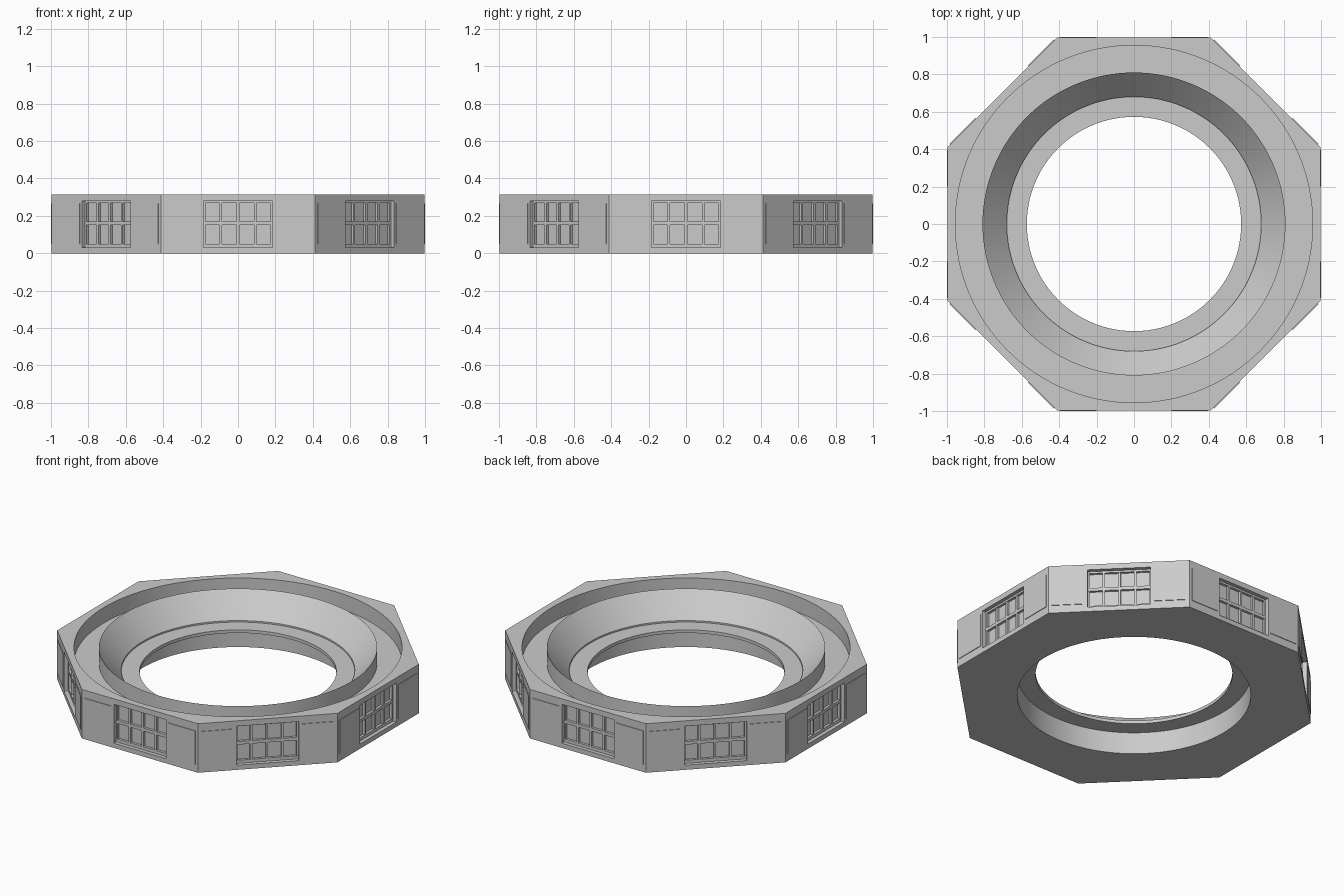
import bpy, bmesh, math
from mathutils import Matrix

if "Cube" in bpy.data.objects:
    bpy.data.objects.remove(bpy.data.objects["Cube"], do_unlink=True)

SEGMENTS = 128
APOTHEM = 0.996
HEIGHT = 0.315
HALF_SIDE = APOTHEM * math.tan(math.pi / 8)
HALF_WINDOW, SILL, LINTEL = 0.185, 0.03, 0.28
RECESS = 0.04

stone = bpy.data.materials.new("light grey")
stone.use_nodes = True
GREY = (0.6, 0.6, 0.6, 1)
stone.diffuse_color = GREY
stone.node_tree.nodes["Principled BSDF"].inputs["Base Color"].default_value = GREY


def finish(bm, name):
    mesh = bpy.data.meshes.new(name)
    bm.to_mesh(mesh)
    bm.free()
    mesh.materials.append(stone)
    obj = bpy.data.objects.new(name, mesh)
    bpy.context.collection.objects.link(obj)
    return obj


def box(bm, x0, x1, y0, y1, z0, z1):
    place = Matrix.Translation(((x0 + x1) / 2, (y0 + y1) / 2, (z0 + z1) / 2))
    size = Matrix.Diagonal((x1 - x0, y1 - y0, z1 - z0, 1))
    bmesh.ops.create_cube(bm, size=1, matrix=place @ size)


def octagon_radius(angle):
    quarter = math.pi / 4
    return APOTHEM / math.cos((angle + quarter / 2) % quarter - quarter / 2)


# Ring body: turned profile whose outer loops (radius None) follow the octagon
profile = [(None, HEIGHT), (0.955, HEIGHT), (0.955, 0.215), (0.81, 0.215),
           (0.81, HEIGHT), (0.68, 0.17), (0.68, 0.16), (0.573, 0.16),
           (0.573, 0.14), (0.68, 0.14), (0.68, 0), (None, 0)]
bm = bmesh.new()
loops = []
for radius, z in profile:
    loop = []
    for i in range(SEGMENTS):
        a = math.tau * i / SEGMENTS
        r = radius or octagon_radius(a)
        loop.append(bm.verts.new((r * math.cos(a), r * math.sin(a), z)))
    loops.append(loop)
for upper, lower in zip(loops, loops[1:]):
    for i in range(SEGMENTS):
        j = (i + 1) % SEGMENTS
        bm.faces.new((upper[i], upper[j], lower[j], lower[i]))
bmesh.ops.reverse_faces(bm, faces=bm.faces)
bm.normal_update()
if sum(f.normal.z for f in bm.faces if f.calc_center_median().z > HEIGHT - 0.001) < 0:
    bmesh.ops.reverse_faces(bm, faces=bm.faces)
body = finish(bm, "ring_body")
body.data.shade_smooth()
body.data.set_sharp_from_angle(angle=math.radians(30))


def build_wall(bm):
    """Front wall with a recessed window opening."""
    xs = (-HALF_SIDE, -HALF_WINDOW, HALF_WINDOW, HALF_SIDE)
    zs = (0, SILL, LINTEL, HEIGHT)
    grid = [[bm.verts.new((x, -APOTHEM, z)) for x in xs] for z in zs]
    for r in range(3):
        for c in range(3):
            if (r, c) != (1, 1):
                bm.faces.new((grid[r][c], grid[r][c + 1],
                              grid[r + 1][c + 1], grid[r + 1][c]))
    rim = [grid[1][1], grid[1][2], grid[2][2], grid[2][1]]
    back = [bm.verts.new((v.co.x, v.co.y + RECESS, v.co.z)) for v in rim]
    bm.faces.new(back)
    for i in range(4):
        j = (i + 1) % 4
        bm.faces.new((rim[i], rim[j], back[j], back[i]))


def build_window(bm):
    """Frame and glazing bars: four panes wide, two high."""
    front, back = -APOTHEM + 0.025, -APOTHEM + RECESS
    for x, half in ((-0.18, 0.005), (-0.0925, 0.007), (0, 0.007),
                    (0.0925, 0.007), (0.18, 0.005)):
        box(bm, x - half, x + half, front, back, SILL, LINTEL)
    for z0, z1 in ((SILL, 0.05), (0.15, 0.17), (0.268, LINTEL)):
        box(bm, -HALF_WINDOW, HALF_WINDOW, front - 0.001, back, z0, z1)


def build_panels(bm):
    """Thin raised plates on both sides of the window."""
    for side in (-1, 1):
        x0, x1 = sorted((side * 0.2, side * 0.395))
        box(bm, x0, x1, -1, -APOTHEM, 0.05, 0.265)


for k in range(8):
    turn = Matrix.Rotation(k * math.pi / 4, 4, "Z")
    for name, build in (("wall", build_wall), ("window_bars", build_window),
                        ("wall_panels", build_panels)):
        bm = bmesh.new()
        build(bm)
        bmesh.ops.transform(bm, matrix=turn, verts=bm.verts)
        finish(bm, f"{name}_{k + 1}")
